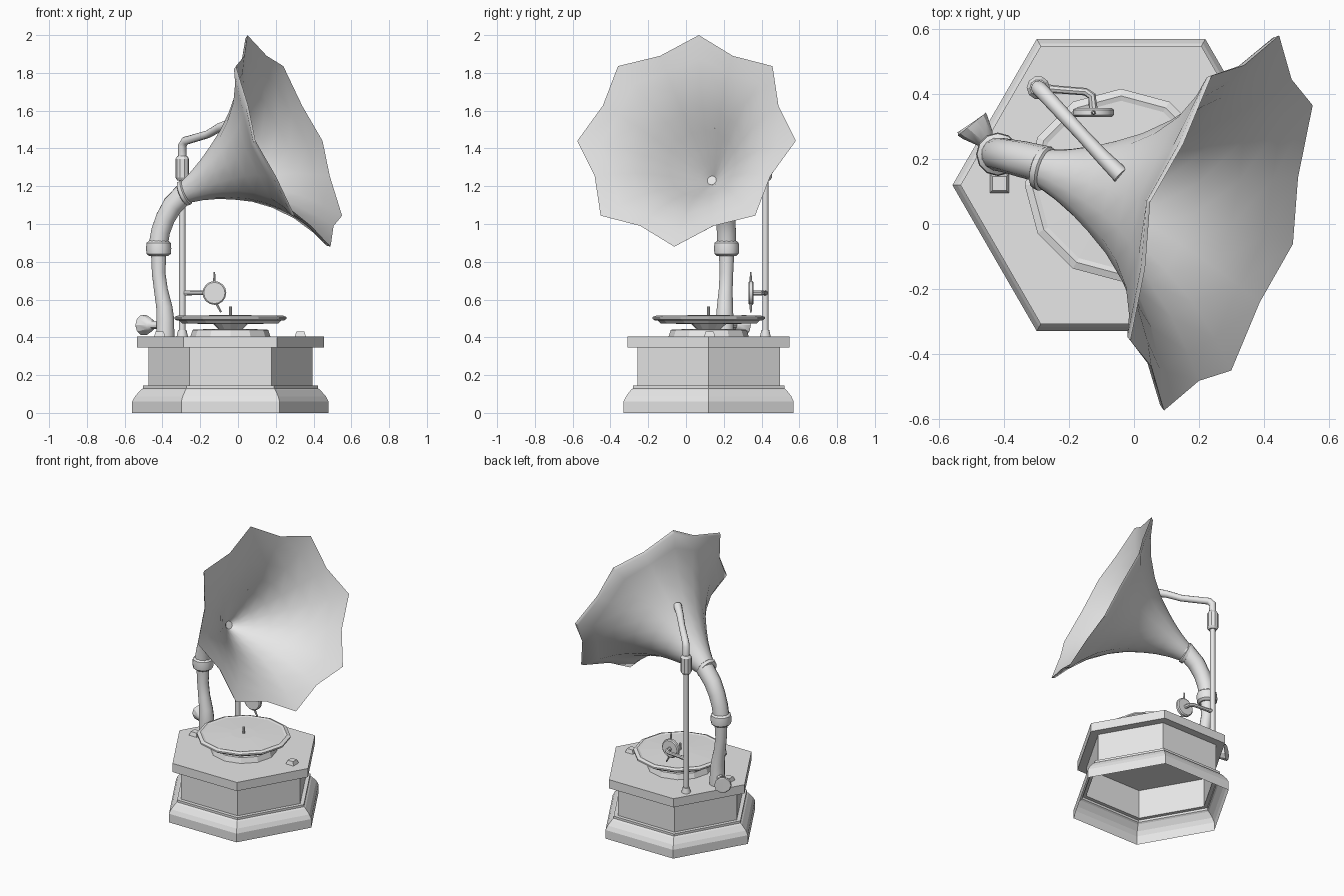
import bpy, bmesh, math
from mathutils import Vector

cube = bpy.data.objects.get("Cube")
if cube:
    bpy.data.objects.remove(cube)

grey = bpy.data.materials.new("plain grey")
grey.use_nodes = True
colour = (0.8, 0.8, 0.8, 1)
grey.diffuse_color = colour
grey.node_tree.nodes["Principled BSDF"].inputs["Base Color"].default_value = colour


def loft(name, rings, caps=(True, True), smooth=None):
    """Skin a list of equal-length point rings."""
    bm = bmesh.new()
    loops = [[bm.verts.new(p) for p in ring] for ring in rings]
    n = len(loops[0])
    for a, b in zip(loops, loops[1:]):
        for i in range(n):
            j = (i + 1) % n
            bm.faces.new((a[i], a[j], b[j], b[i]))
    if caps[0]:
        bm.faces.new(loops[0][::-1])
    if caps[1]:
        bm.faces.new(loops[-1])
    bmesh.ops.recalc_face_normals(bm, faces=bm.faces)
    mesh = bpy.data.meshes.new(name)
    bm.to_mesh(mesh)
    bm.free()
    mesh.materials.append(grey)
    obj = bpy.data.objects.new(name, mesh)
    bpy.context.collection.objects.link(obj)
    if smooth:
        bpy.ops.object.select_all(action='DESELECT')
        bpy.context.view_layer.objects.active = obj
        obj.select_set(True)
        bpy.ops.object.shade_smooth_by_angle(angle=math.radians(smooth))
    return obj


def ring(centre, radius, u, v, sides, turn=0.0):
    angles = [math.tau * i / sides + turn for i in range(sides)]
    return [centre + radius * (math.cos(a) * u + math.sin(a) * v) for a in angles]


def lathe(name, x, y, profile, sides, turn=0.0, caps=(True, True), smooth=None):
    """Profile of (radius, height) turned about a vertical axis."""
    u, v = Vector((1, 0, 0)), Vector((0, 1, 0))
    rings = [ring(Vector((x, y, z)), r, u, v, sides, turn) for r, z in profile]
    return loft(name, rings, caps, smooth)


def tube(name, stations, sides=12, smooth=40):
    """Round tube through (x, y, z, radius) stations."""
    pts = [Vector(s[:3]) for s in stations]
    rings, u = [], None
    for i, p in enumerate(pts):
        before = (p - pts[i - 1]).normalized() if i else Vector()
        after = (pts[i + 1] - p).normalized() if i < len(pts) - 1 else Vector()
        t = (before + after).normalized()
        u = t.orthogonal() if u is None else u - t * u.dot(t)
        u.normalize()
        rings.append(ring(p, stations[i][3], u, t.cross(u), sides))
    return loft(name, rings, smooth=smooth)


# Hexagonal cabinet, open underneath
CX, CY = -0.04, 0.12
lathe("base_moulding", CX, CY, [(0.52, 0), (0.52, 0.06), (0.505, 0.088), (0.475, 0.122),
      (0.463, 0.13), (0.463, 0.145), (0.435, 0.145)], 6, caps=(False, False))
lathe("cabinet_body", CX, CY, [(0.435, 0.145), (0.435, 0.346)], 6, caps=(False, True))
lathe("cabinet_top", CX, CY, [(0.495, 0.345), (0.495, 0.405)], 6)

# Small stops on either side of the top
for side, x in (("right", -0.415), ("left", 0.33)):
    lathe(side + "_stop", x, 0.125, [(0.042, 0.404), (0.03, 0.43)], 4, math.pi / 4)

# Turntable with record and spindle
lathe("turntable_foot", CX, CY, [(0.212, 0.404), (0.2, 0.44), (0.1, 0.445)], 12)
lathe("turntable_hub", CX, CY, [(0.06, 0.44), (0.1, 0.478)], 12)
lathe("turntable_platter", CX, CY, [(0.1, 0.47), (0.255, 0.474), (0.275, 0.494)], 12)
lathe("record", CX, CY, [(0.285, 0.49), (0.297, 0.498), (0.297, 0.508), (0.275, 0.516),
      (0.26, 0.512), (0.08, 0.518)], 12)
lathe("spindle", CX, CY, [(0.008, 0.51), (0.008, 0.562)], 8, smooth=40)

# Support post and the bracket that holds the horn
PX, PY = -0.295, 0.42
lathe("post_foot", PX, PY, [(0.03, 0.404), (0.022, 0.44)], 10, smooth=40)
lathe("support_post", PX, PY, [(0.017, 0.43), (0.017, 1.25)], 10, smooth=40)
lathe("post_sleeve", PX, PY, [(0.026, 1.23), (0.036, 1.245), (0.036, 1.345), (0.026, 1.36)],
      10, smooth=30)
tube("horn_bracket", [(PX, PY, 1.35, 0.023), (PX, PY, 1.415, 0.023),
     (-0.28, 0.405, 1.44, 0.023), (-0.16, 0.275, 1.475, 0.021),
     (-0.1, 0.21, 1.51, 0.023), (-0.04, 0.15, 1.53, 0.027)], 10)

# Sound box on its side arm, with needle
DX, DZ = -0.125, 0.635
tube("sound_arm", [(PX, PY, DZ, 0.015), (-0.24, 0.415, DZ, 0.012), (-0.15, 0.408, DZ, 0.012),
     (-0.13, 0.395, DZ, 0.013), (DX, 0.35, DZ, 0.014)], 8)
tube("sound_box", [(DX, 0.358, DZ, 0.056), (DX, 0.352, DZ, 0.063),
     (DX, 0.336, DZ, 0.063), (DX, 0.33, DZ, 0.056)], 16, 30)
tube("sound_box_pin", [(DX, 0.343, 0.69, 0.008), (DX, 0.343, 0.745, 0.004)], 6)
tube("needle", [(-0.115, 0.343, 0.58, 0.007), (-0.09, 0.343, 0.533, 0.005)], 6)

# Tone arm tube, collars and winding knob
tube("lower_neck", [(-0.385, 0.205, 0.404, 0.05), (-0.385, 0.205, 0.5, 0.048),
     (-0.39, 0.206, 0.56, 0.044), (-0.408, 0.21, 0.65, 0.038),
     (-0.42, 0.214, 0.74, 0.037), (-0.42, 0.215, 0.85, 0.042)])
lathe("neck_collar", -0.42, 0.215, [(0.05, 0.83), (0.064, 0.842), (0.067, 0.87),
      (0.064, 0.9), (0.05, 0.912)], 12, smooth=40)
tube("upper_neck", [(-0.42, 0.215, 0.9, 0.052), (-0.41, 0.214, 0.96, 0.052),
     (-0.385, 0.209, 1.03, 0.053), (-0.345, 0.2, 1.1, 0.056),
     (-0.27, 0.182, 1.175, 0.058)])
tube("winding_knob", [(-0.39, 0.2, 0.465, 0.022), (-0.452, 0.255, 0.465, 0.022),
     (-0.46, 0.264, 0.465, 0.032), (-0.49, 0.298, 0.465, 0.052),
     (-0.5, 0.308, 0.465, 0.056), (-0.502, 0.311, 0.465, 0.05)], 10, 30)

# Flared horn: eight petals, wall folded back inside to a narrow throat
up = Vector((-0.22, 0.065, 0.56)).normalized()
across = Vector((0.178, 0.58, 0)).normalized()
axis = across.cross(up).normalized()
mouth = Vector((0.27, 0.003, 1.44))


def horn_ring(depth, radius):
    centre = mouth - axis * depth - up * 0.035 * (depth / 0.64) ** 2
    notch = 1 - 0.13 * (radius / 0.605) ** 2
    points = ring(centre, radius, up, across, 16)
    return [p if i % 2 == 0 else centre + (p - centre) * notch for i, p in enumerate(points)]


outside = [(0.64, 0.058), (0.56, 0.083), (0.48, 0.116), (0.4, 0.158), (0.31, 0.213),
           (0.22, 0.288), (0.13, 0.388), (0.06, 0.5), (0.018, 0.592), (0, 0.605)]
inside = [(0.05, 0.49), (0.12, 0.372), (0.21, 0.27), (0.3, 0.19), (0.39, 0.115),
          (0.46, 0.055), (0.5, 0.025)]
loft("horn", [horn_ring(d, r) for d, r in outside + inside], smooth=45)
loft("horn_collar", [horn_ring(d, r) for d, r in
     ((0.655, 0.058), (0.65, 0.068), (0.63, 0.071), (0.622, 0.06))], smooth=40)
